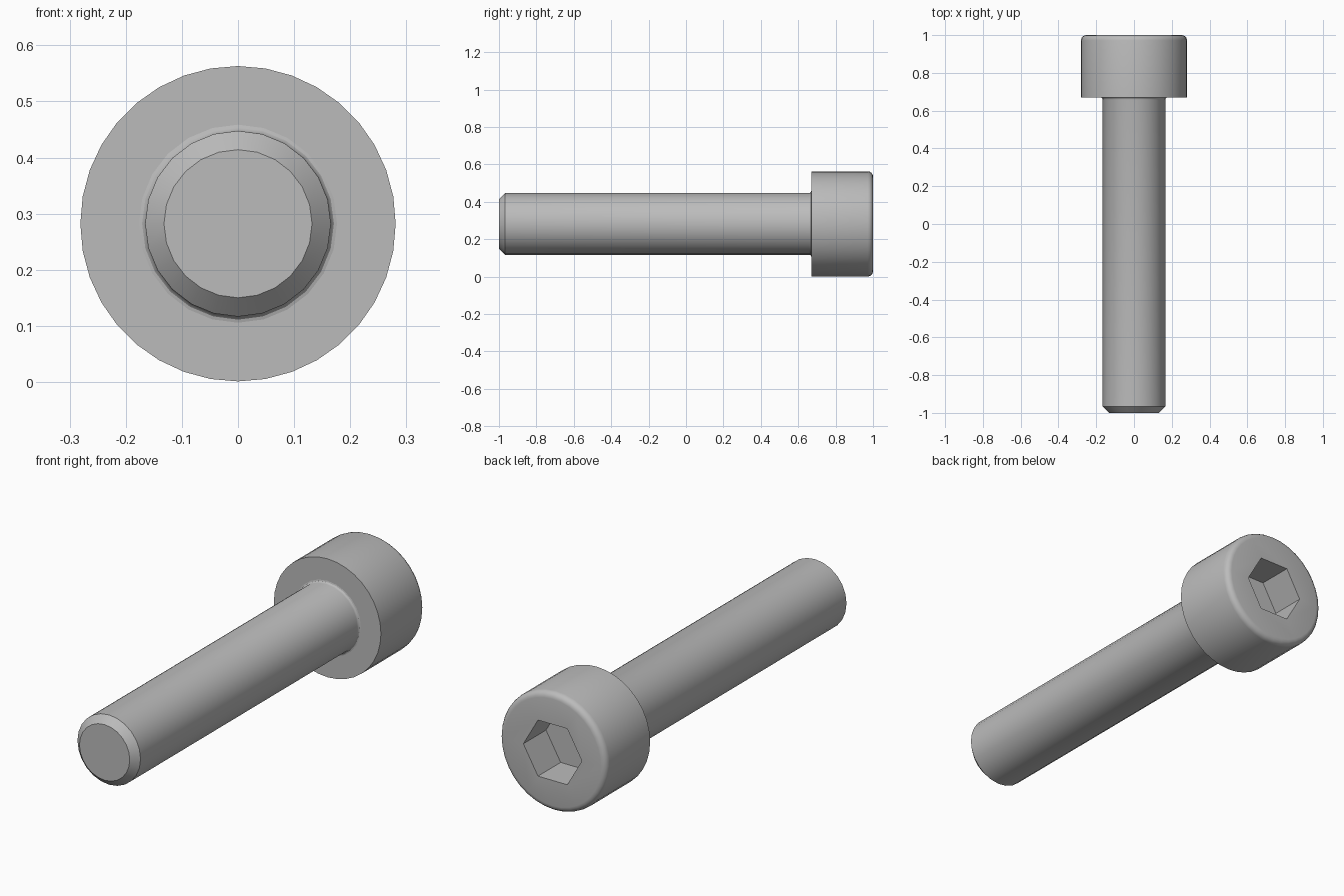
import bpy
import bmesh
from math import sin, cos, pi, radians
from mathutils import Vector

cube = bpy.data.objects.get("Cube")
if cube:
    bpy.data.objects.remove(cube, do_unlink=True)

AXIS_Z = 0.282
HEAD_R, SHANK_R = 0.281, 0.1655
SEAT_Y = 0.67

steel = bpy.data.materials.new("grey_steel")
steel.use_nodes = True
grey = (0.5, 0.5, 0.5, 1)
steel.diffuse_color = grey
steel.node_tree.nodes["Principled BSDF"].inputs["Base Color"].default_value = grey


def ring(bm, r, y, n):
    """Closed loop of n edges around the bolt axis."""
    vs = [bm.verts.new((r * cos(2 * pi * i / n), y, AXIS_Z + r * sin(2 * pi * i / n)))
          for i in range(n)]
    return vs


def bridge(bm, a, b):
    n = len(a)
    for i in range(n):
        j = (i + 1) % n
        bm.faces.new((a[i], a[j], b[j], b[i]))


def lathe(bm, profile, n):
    """Skin a list of (radius, y) points; returns the first and last rings."""
    rings = [ring(bm, r, y, n) for r, y in profile]
    for a, b in zip(rings, rings[1:]):
        bridge(bm, a, b)
    return rings[0], rings[-1]


def finish(bm, name):
    bmesh.ops.recalc_face_normals(bm, faces=bm.faces)
    mesh = bpy.data.meshes.new(name)
    bm.to_mesh(mesh)
    bm.free()
    mesh.materials.append(steel)
    obj = bpy.data.objects.new(name, mesh)
    bpy.context.collection.objects.link(obj)
    bpy.ops.object.select_all(action='DESELECT')
    obj.select_set(True)
    bpy.context.view_layer.objects.active = obj
    bpy.ops.object.shade_smooth_by_angle(angle=radians(30))


# Head: cylinder with a rounded outer rim and a hexagonal socket
bm = bmesh.new()
rim, steps = 0.028, 4
profile = [(HEAD_R, SEAT_Y)]
for i in range(steps + 1):
    t = pi / 2 * i / steps
    profile.append((HEAD_R - rim + rim * cos(t), 1 - rim + rim * sin(t)))
seat, top = lathe(bm, profile, 36)
bm.faces.new(seat)
mouth = ring(bm, 0.1535, 1, 6)
floor = ring(bm, 0.1535, 0.83, 6)
bridge(bm, mouth, floor)
bm.faces.new(floor)
# End face: fan each socket side out to its share of the rim
for k in range(6):
    a, b = mouth[k], mouth[(k + 1) % 6]
    arc = [top[(6 * k + i) % 36] for i in range(7)]
    bm.faces.new([a] + arc + [b])
finish(bm, "head")

# Shank: chamfered tip, plain body and a small fillet under the head
bm = bmesh.new()
fillet = 0.011
profile = [(0.132, -1), (SHANK_R, -0.967)]
for i in range(4):
    t = pi / 2 * i / 3
    profile.append((SHANK_R + fillet * (1 - cos(t)), SEAT_Y - fillet * (1 - sin(t))))
tip, root = lathe(bm, profile, 24)
bm.faces.new(tip)
finish(bm, "shank")
